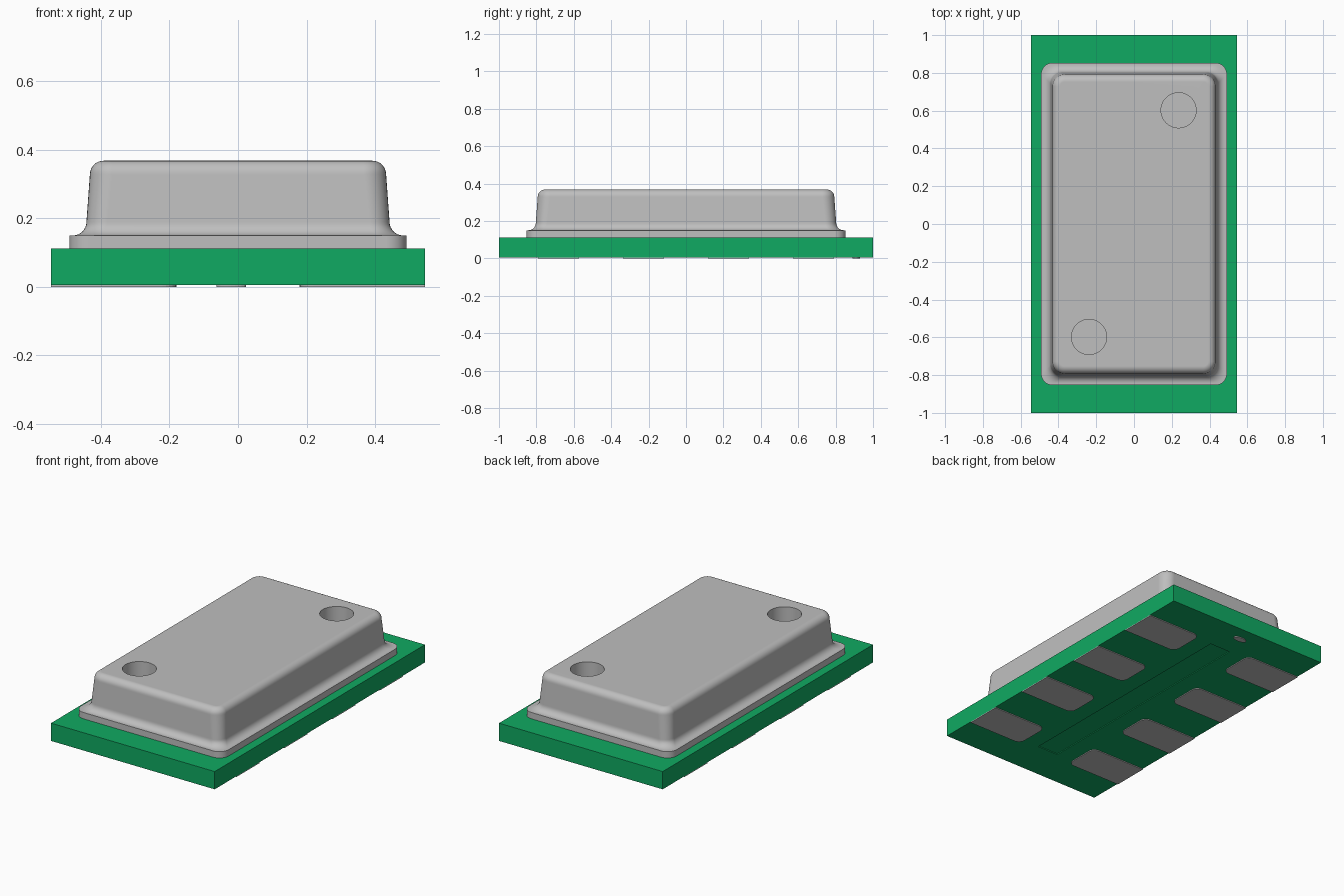
import bpy, bmesh, math

if "Cube" in bpy.data.objects:
    bpy.data.objects.remove(bpy.data.objects["Cube"], do_unlink=True)


def material(name, rgb):
    m = bpy.data.materials.new(name)
    m.use_nodes = True
    m.diffuse_color = (*rgb, 1)
    m.node_tree.nodes["Principled BSDF"].inputs["Base Color"].default_value = (*rgb, 1)
    return m


GREEN = material("board green", (0.005, 0.40, 0.122))
METAL = material("lid metal", (0.52, 0.52, 0.52))


def rounded_rect(hx, hy, r, seg=8):
    """Counter-clockwise outline of a rectangle with rounded corners."""
    pts = []
    for q, (sx, sy) in enumerate([(1, 1), (-1, 1), (-1, -1), (1, -1)]):
        for i in range(seg + 1):
            a = math.pi / 2 * (q + i / seg)
            pts.append((sx * (hx - r) + r * math.cos(a), sy * (hy - r) + r * math.sin(a)))
    return pts


def loft(name, rings, mat):
    """Skin a stack of (outline, z) rings and cap both ends."""
    bm = bmesh.new()
    loops = [[bm.verts.new((x, y, z)) for x, y in outline] for outline, z in rings]
    n = len(loops[0])
    for a, b in zip(loops, loops[1:]):
        for i in range(n):
            j = (i + 1) % n
            bm.faces.new((a[i], a[j], b[j], b[i]))
    bm.faces.new(loops[0][::-1])
    bm.faces.new(loops[-1])
    bmesh.ops.recalc_face_normals(bm, faces=bm.faces)
    me = bpy.data.meshes.new(name)
    bm.to_mesh(me)
    bm.free()
    me.materials.append(mat)
    ob = bpy.data.objects.new(name, me)
    bpy.context.collection.objects.link(ob)
    return ob


def prism(name, outline, z0, z1, mat):
    return loft(name, [(outline, z0), (outline, z1)], mat)


def select(ob):
    bpy.ops.object.select_all(action='DESELECT')
    ob.select_set(True)
    bpy.context.view_layer.objects.active = ob


def cut(ob, cutter):
    """Subtract the cutter and throw it away."""
    cutter.hide_render = True
    mod = ob.modifiers.new("cut", 'BOOLEAN')
    mod.operation = 'DIFFERENCE'
    mod.solver = 'EXACT'
    mod.object = cutter
    select(ob)
    bpy.ops.object.modifier_apply(modifier=mod.name)
    bpy.data.objects.remove(cutter, do_unlink=True)


def rect(hx, hy):
    return [(hx, hy), (-hx, hy), (-hx, -hy), (hx, -hy)]


def ellipse(cx, cy, rx, ry, n=48):
    return [(cx + rx * math.cos(2 * math.pi * i / n), cy + ry * math.sin(2 * math.pi * i / n))
            for i in range(n)]


# Circuit board with a shallow recess underneath
BOARD_Z = 0.005
board = prism("board", rect(0.545, 1.0), BOARD_Z, 0.112, GREEN)
cut(board, prism("recess_cutter", rect(0.07, 0.76), -0.02, BOARD_Z + 0.005, GREEN))

# Metal lid: flange, concave fillet, tapered wall, rounded top edge
profile = [(0.112, 0.0, 0.06), (0.15, 0.0, 0.06)]            # z, inset, corner radius
for i in range(9):
    a = math.pi / 2 * i / 8
    profile.append((0.19 - 0.04 * math.cos(a), 0.01 + 0.04 * math.sin(a), 0.06))
for i in range(9):
    a = math.pi / 2 * i / 8
    rise = 0.04 * (1 - math.cos(a))
    profile.append((0.328 + 0.04 * math.sin(a), 0.06 + rise, 0.065 - rise))
lid = loft("lid", [(rounded_rect(0.492 - d, 0.853 - d, r), z) for z, d, r in profile], METAL)

# Two round ports sunk into the lid
for cx, cy in [(0.236, 0.602), (-0.238, -0.598)]:
    cut(lid, prism("port_cutter", ellipse(cx, cy, 0.093, 0.093), 0.25, 0.45, METAL))
select(lid)
bpy.ops.object.shade_smooth_by_angle(angle=math.radians(35))
wn = lid.modifiers.new("weighted normals", 'WEIGHTED_NORMAL')
wn.keep_sharp = True

# Solder pads in two rows, rounded on their inner ends
R = 0.04
for side, s in (("left", 1), ("right", -1)):
    for k in range(4):
        cy = -0.682 + 0.4547 * k
        pts = [(0.545, cy - 0.11), (0.545, cy + 0.11)]
        for i in range(7):
            a = math.pi / 2 * (1 + i / 6)
            pts.append((0.18 + R + R * math.cos(a), cy + 0.11 - R + R * math.sin(a)))
        for i in range(7):
            a = math.pi / 2 * (2 + i / 6)
            pts.append((0.18 + R + R * math.cos(a), cy - 0.11 + R + R * math.sin(a)))
        prism(f"pad_{side}_{k + 1}", [(s * x, y) for x, y in pts], 0.0, BOARD_Z, METAL)

# Small orientation mark underneath
prism("orientation_mark", ellipse(-0.02, 0.91, 0.043, 0.02, 24), 0.0, BOARD_Z, METAL)
